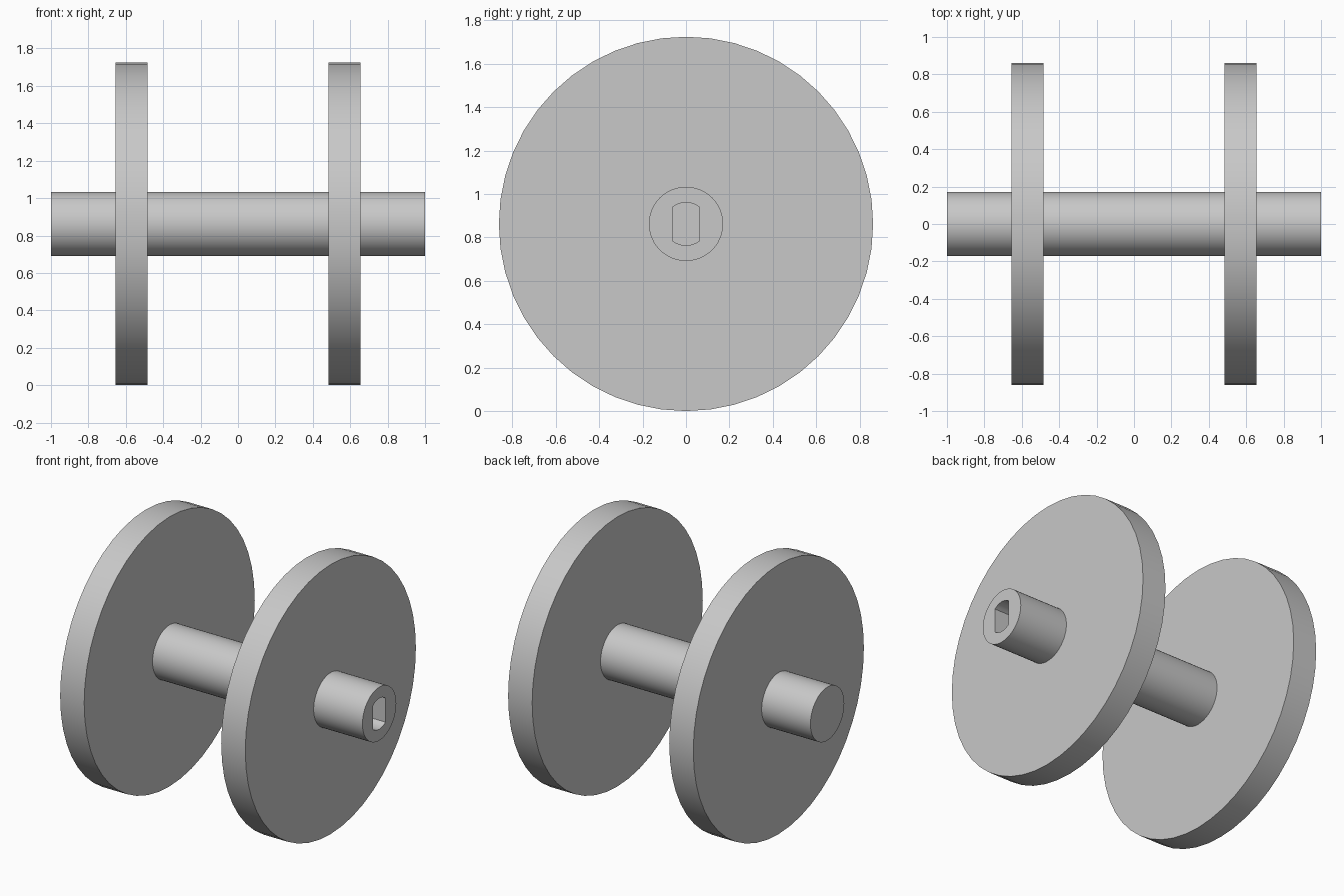
import bpy
import bmesh
from math import asin, cos, sin, pi, radians
from mathutils import Matrix

AXLE_Z = 0.862
SEGMENTS = 48

cube = bpy.data.objects.get("Cube")
if cube:
    bpy.data.objects.remove(cube, do_unlink=True)

grey = bpy.data.materials.new("plain grey")
grey.use_nodes = True
grey.diffuse_color = (0.58, 0.58, 0.58, 1)
grey.node_tree.nodes["Principled BSDF"].inputs["Base Color"].default_value = grey.diffuse_color


def add_object(name, bm):
    bmesh.ops.recalc_face_normals(bm, faces=bm.faces)
    mesh = bpy.data.meshes.new(name)
    bm.to_mesh(mesh)
    bm.free()
    mesh.materials.append(grey)
    obj = bpy.data.objects.new(name, mesh)
    bpy.context.collection.objects.link(obj)
    obj.location.z = AXLE_Z
    return obj


def activate(obj):
    bpy.ops.object.select_all(action="DESELECT")
    obj.select_set(True)
    bpy.context.view_layer.objects.active = obj


def disc(name, radius, x_min, x_max):
    """Cylinder lying along x."""
    bm = bmesh.new()
    turn = Matrix.Translation(((x_min + x_max) / 2, 0, 0)) @ Matrix.Rotation(pi / 2, 4, "Y")
    bmesh.ops.create_cone(bm, cap_ends=True, segments=SEGMENTS, radius1=radius,
                          radius2=radius, depth=x_max - x_min, matrix=turn)
    return add_object(name, bm)


def double_flat_cutter(radius, half_width, x_min, x_max):
    """Round bar with two flat sides, lying along x."""
    half_angle = asin(half_width / radius)
    steps = 8
    bm = bmesh.new()
    ring = []
    for middle in (pi / 2, -pi / 2):
        for i in range(steps + 1):
            a = middle + half_angle * (2 * i / steps - 1)
            ring.append(bm.verts.new((x_min, radius * cos(a), radius * sin(a))))
    face = bm.faces.new(ring)
    new = bmesh.ops.extrude_face_region(bm, geom=[face])["geom"]
    verts = [v for v in new if isinstance(v, bmesh.types.BMVert)]
    bmesh.ops.translate(bm, verts=verts, vec=(x_max - x_min, 0, 0))
    return add_object("bore_cutter", bm)


# Shaft and the two wheels
shaft = disc("shaft", 0.171, -1, 1)
left_wheel = disc("left_wheel", 0.862, 0.485, 0.655)
right_wheel = disc("right_wheel", 0.862, -0.655, -0.485)

# Blind flat-sided bore in the left end of the shaft
cutter = double_flat_cutter(0.099, 0.062, 0.65, 1.05)
cutter.hide_render = True
activate(shaft)
bore = shaft.modifiers.new("bore", "BOOLEAN")
bore.operation = "DIFFERENCE"
bore.solver = "EXACT"
bore.object = cutter
bpy.ops.object.modifier_apply(modifier=bore.name)
bpy.data.objects.remove(cutter, do_unlink=True)

# Smooth round sides, sharp rims
for part in (shaft, left_wheel, right_wheel):
    activate(part)
    bpy.ops.object.shade_smooth_by_angle(angle=radians(30))
